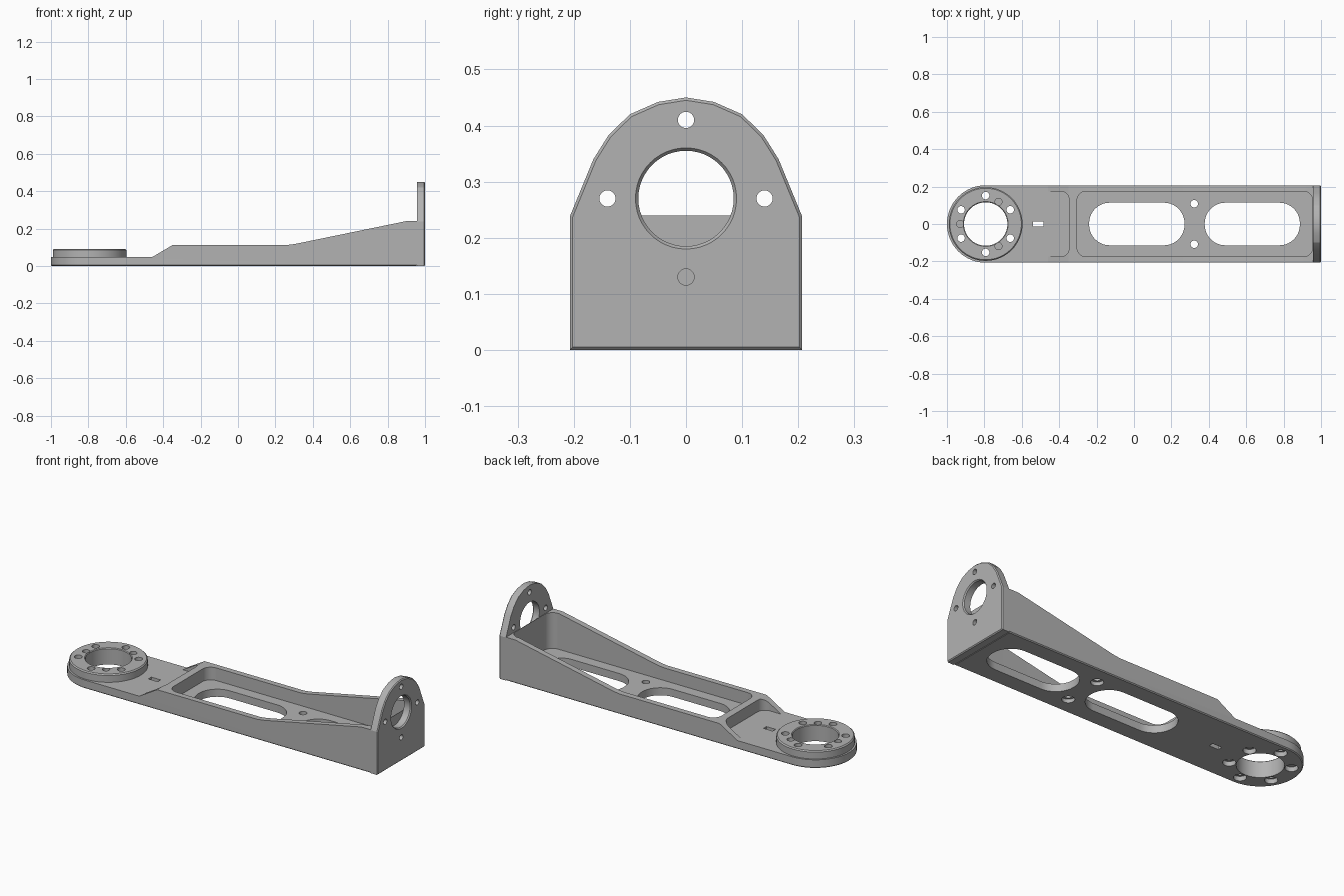
import bpy, bmesh, math
from mathutils import Vector

if "Cube" in bpy.data.objects:
    bpy.data.objects.remove(bpy.data.objects["Cube"])

AXES = {'x': lambda a, b, h: (h, a, b),
        'y': lambda a, b, h: (a, h, b),
        'z': lambda a, b, h: (a, b, h)}

grey = bpy.data.materials.new("machined_grey")
grey.diffuse_color = (0.45, 0.45, 0.45, 1)
grey.use_nodes = True
grey.node_tree.nodes["Principled BSDF"].inputs["Base Color"].default_value = grey.diffuse_color


def circle(cx, cy, r, n=32):
    return [(cx + r * math.cos(math.tau * i / n), cy + r * math.sin(math.tau * i / n))
            for i in range(n)]


def rounded_rect(x0, x1, half, r, n=10):
    pts = []
    for k, (cx, cy) in enumerate([(x1 - r, half - r), (x0 + r, half - r),
                                  (x0 + r, r - half), (x1 - r, r - half)]):
        for i in range(n + 1):
            a = math.pi / 2 * (k + i / n)
            pts.append((cx + r * math.cos(a), cy + r * math.sin(a)))
    return pts


def prism(name, pts, axis, lo, hi, chamfer_lo=0, chamfer_hi=0, hi_pts=None):
    """Extrude a closed profile along an axis, optionally chamfering the caps."""
    bm = bmesh.new()
    place = AXES[axis]
    low = [bm.verts.new(place(a, b, lo)) for a, b in pts]
    top = [bm.verts.new(place(a, b, hi)) for a, b in (hi_pts or pts)]
    caps = [bm.faces.new(low), bm.faces.new(top)]
    for i in range(len(pts)):
        j = (i + 1) % len(pts)
        bm.faces.new((low[i], low[j], top[j], top[i]))
    bmesh.ops.recalc_face_normals(bm, faces=bm.faces[:])
    for ring, size in ((caps[0].edges[:], chamfer_lo), (caps[1].edges[:], chamfer_hi)):
        if size:
            bmesh.ops.bevel(bm, geom=ring, offset=size, segments=1, affect='EDGES')
    mesh = bpy.data.meshes.new(name)
    bm.to_mesh(mesh)
    bm.free()
    obj = bpy.data.objects.new(name, mesh)
    bpy.context.collection.objects.link(obj)
    return obj


def combine(obj, tools, op='DIFFERENCE'):
    """Apply boolean tools to an object."""
    for t in tools:
        m = obj.modifiers.new("bool", 'BOOLEAN')
        m.operation, m.object, m.solver = op, t, 'EXACT'
    bpy.context.view_layer.update()
    ev = obj.evaluated_get(bpy.context.evaluated_depsgraph_get())
    mesh = bpy.data.meshes.new_from_object(ev)
    obj.modifiers.clear()
    obj.data = mesh


W = 0.207                 # half width of the arm
PX = -0.793               # pivot centre
FX = 0.957                # inner face of the end flange
FLOOR = 0.047             # thin floor height

# Arm: plan outline intersected with the side profile
plan = [(FX, -W), (FX, W)]
plan += [(PX + W * math.cos(a), W * math.sin(a))
         for a in [math.pi / 2 + math.pi * i / 32 for i in range(33)]]
side = [(-1.1, -0.1), (1.1, -0.1), (1.1, 0.24), (0.9, 0.24), (0.35, 0.127),
        (0.30, 0.117), (0.26, 0.112), (-0.35, 0.112), (-0.46, FLOOR), (-1.1, FLOOR)]
arm = prism("arm", plan, 'z', 0, 0.5, chamfer_lo=0.005)
profile = prism("side_profile_cutter", side, 'y', -0.5, 0.5)
combine(arm, [profile], 'INTERSECT')

# Pivot ring and end flange
ring = prism("pivot_ring", circle(PX, 0, 0.197, 64), 'z', FLOOR, 0.091, chamfer_hi=0.006)
arch = [(0.138, 0.383), (0.1, 0.42), (0.05, 0.442)]
arch = [(W, 0), (W, 0.238), (0.165, 0.34)] + arch + [(0, 0.45)] + \
       [(-a, b) for a, b in arch[::-1]] + [(-0.165, 0.34), (-W, 0.238), (-W, 0)]
flange = prism("end_flange", arch, 'x', FX, 1.0, chamfer_hi=0.005)

# Arm pockets, slots and screw holes
arm_cuts = [
    prism("main_pocket", rounded_rect(-0.305, FX - 0.002, 0.175, 0.05), 'z', 0.042, 0.6),
    prism("front_pocket", rounded_rect(-0.8, -0.347, 0.175, 0.045), 'z', FLOOR, 0.6),
    prism("slot_a", rounded_rect(-0.24, 0.27, 0.114, 0.11), 'z', -0.1, 0.3),
    prism("slot_b", rounded_rect(0.378, 0.887, 0.114, 0.11), 'z', -0.1, 0.3),
    prism("key_slot", rounded_rect(-0.54, -0.483, 0.013, 0.002, 2), 'z', -0.1, 0.3)]
for s in (-1, 1):
    arm_cuts.append(prism("screw_hole", circle(0.322, 0.108 * s, 0.02), 'z', -0.1, 0.3))
    arm_cuts.append(prism("screw_bore", circle(0.322, 0.108 * s, 0.032), 'z', -0.1, 0.02))

# Pivot bore, bolt circle and blind pin holes
both = [prism("pivot_bore", circle(PX, 0, 0.116, 64), 'z', -0.1, 0.3)]
ring_cuts = [prism("bore_chamfer", circle(PX, 0, 0.116, 64), 'z', 0.087, 0.093,
                   hi_pts=circle(PX, 0, 0.122, 64))]
for k in range(6):
    a = math.radians(30 + 60 * k)
    x, y = PX + 0.152 * math.cos(a), 0.152 * math.sin(a)
    both.append(prism("bolt_hole", circle(x, y, 0.02), 'z', -0.1, 0.3))
    arm_cuts.append(prism("bolt_bore", circle(x, y, 0.032), 'z', -0.1, 0.025))
for deg in (60, 180, 300):
    a = math.radians(deg)
    ring_cuts.append(prism("pin_hole", circle(PX + 0.137 * math.cos(a), 0.137 * math.sin(a),
                                              0.019), 'z', 0.06, 0.3))

# Flange bore and its four bolt holes
flange_cuts = [prism("flange_bore", circle(0, 0.27, 0.085, 48), 'x', 0.9, 1.1),
               prism("flange_chamfer", circle(0, 0.27, 0.085, 48), 'x', 0.994, 1.001,
                     hi_pts=circle(0, 0.27, 0.091, 48))]
for a, b in ((0.14, 0.27), (-0.14, 0.27), (0, 0.41), (0, 0.13)):
    flange_cuts.append(prism("flange_hole", circle(a, b, 0.0145), 'x', 0.9, 1.1))

combine(arm, arm_cuts + both)
combine(ring, ring_cuts + both)
combine(flange, flange_cuts)
for t in [profile] + arm_cuts + both + ring_cuts + flange_cuts:
    bpy.data.objects.remove(t)

# Material and shading
for obj in (arm, ring, flange):
    obj.data.materials.clear()
    obj.data.materials.append(grey)
    bpy.ops.object.select_all(action='DESELECT')
    obj.select_set(True)
    bpy.context.view_layer.objects.active = obj
    bpy.ops.object.shade_smooth_by_angle(angle=math.radians(20))
